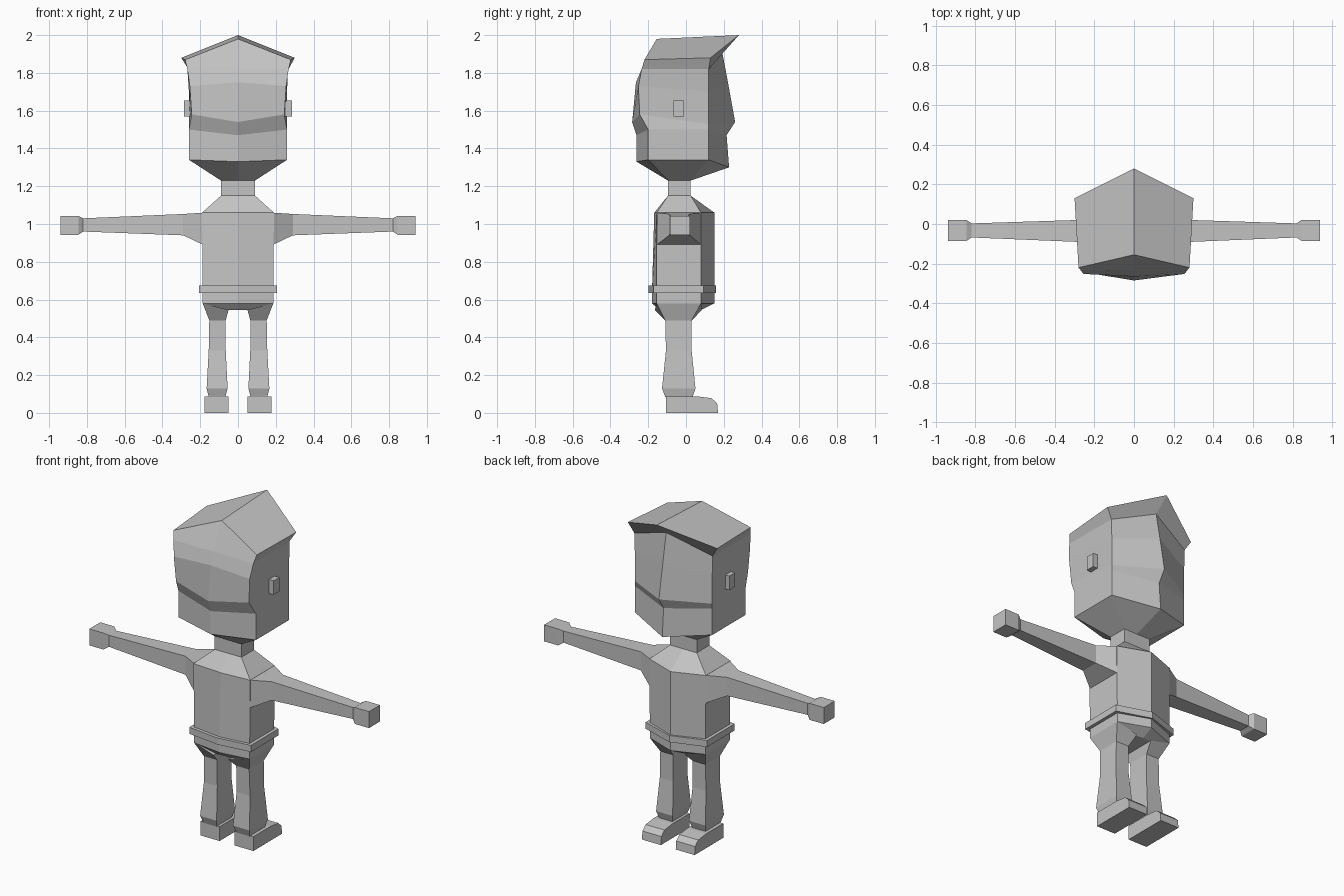
import bpy, bmesh

if "Cube" in bpy.data.objects:
    bpy.data.objects.remove(bpy.data.objects["Cube"])

grey = bpy.data.materials.new("plain grey")
grey.diffuse_color = (0.55, 0.55, 0.55, 1)
grey.use_nodes = True
grey.node_tree.nodes["Principled BSDF"].inputs["Base Color"].default_value = grey.diffuse_color


def loft(name, rings, split_caps=False, mirror=False):
    """Skin a stack of equal-length rings into a closed flat-faced part."""
    bm = bmesh.new()
    loops = [[bm.verts.new(p) for p in r] for r in rings]
    n = len(loops[0])
    for a, b in zip(loops, loops[1:]):
        for i in range(n):
            j = (i + 1) % n
            bm.faces.new((a[i], a[j], b[j], b[i]))
    for cap in (loops[0], loops[-1]):
        if split_caps:          # six-sided caps fold along the centre line
            bm.faces.new(cap[0:4])
            bm.faces.new(cap[3:6] + cap[0:1])
        else:
            bm.faces.new(cap)
    bmesh.ops.recalc_face_normals(bm, faces=bm.faces)
    me = bpy.data.meshes.new(name)
    bm.to_mesh(me)
    bm.free()
    me.materials.append(grey)
    ob = bpy.data.objects.new(name, me)
    bpy.context.collection.objects.link(ob)
    if mirror:
        ob.modifiers.new("mirror", 'MIRROR')
    return ob


def hexring(near, far, cn, cf):
    """Symmetric six-point ring: near and far corners (x,y,z), centres (y,z)."""
    (xn, yn, zn), (xf, yf, zf) = near, far
    return [(0, *cn), near, far, (0, *cf), (-xf, yf, zf), (-xn, yn, zn)]


def level(x, yn, yf, cn, cf, z):
    return hexring((x, yn, z), (x, yf, z), (cn, z), (cf, z))


def rect_z(z, x0, x1, y0, y1):
    return [(x0, y0, z), (x1, y0, z), (x1, y1, z), (x0, y1, z)]


def rect_x(x, y0, y1, z0, z1):
    return [(x, y0, z0), (x, y1, z0), (x, y1, z1), (x, y0, z1)]


# head with jaw, brow fold, eaves and ridged hair top
loft("head", [
    level(.09, -.095, .025, -.095, .025, 1.23),
    hexring((.26, -.20, 1.34), (.26, .12, 1.34), (-.262, 1.33), (.228, 1.30)),
    hexring((.26, -.20, 1.50), (.26, .12, 1.50), (-.262, 1.47), (.215, 1.47)),
    hexring((.245, -.245, 1.58), (.26, .12, 1.53), (-.285, 1.54), (.26, 1.54)),
    hexring((.255, -.252, 1.73), (.26, .12, 1.70), (-.265, 1.75), (.222, 1.75)),
    hexring((.268, -.235, 1.82), (.263, .12, 1.82), (-.232, 1.82), (.19, 1.92)),
    hexring((.28, -.22, 1.87), (.30, .13, 1.88), (-.155, 1.98), (.28, 2.0)),
], split_caps=True)

# ears
loft("ears", [rect_x(x, -.065, -.01, 1.57, 1.655) for x in (.25, .285)],
     mirror=True)

# neck
loft("neck", [rect_z(z, -.09, .09, -.095, .025) for z in (1.14, 1.24)])

# torso with sloping shoulders
loft("torso", [
    level(.187, -.155, .08, -.18, .15, .64),
    level(.19, -.155, .08, -.168, .15, 1.06),
    level(.09, -.095, .025, -.095, .025, 1.15),
], split_caps=True)

# belt
loft("belt", [level(.207, -.172, .092, -.198, .16, z) for z in (.635, .675)],
     split_caps=True)

# pelvis
loft("pelvis", [
    level(.187, -.155, .08, -.18, .15, .65),
    level(.187, -.155, .08, -.18, .15, .58),
    level(.07, -.14, .07, -.14, .08, .545),
], split_caps=True)

# arms ending in block hands
loft("arms", [
    rect_x(.185, -.155, .08, .89, 1.06),
    rect_x(.29, -.09, .02, .94, 1.053),
    rect_x(.82, -.068, .003, .96, 1.03),
    rect_x(.845, -.085, .02, .943, 1.043),
    rect_x(.94, -.085, .02, .943, 1.043),
], mirror=True)

# legs with flared cuffs
thigh = [(.05, -.165, .545), (.187, -.155, .58), (.187, .08, .58), (.05, .085, .545)]
loft("legs", [
    thigh,
    rect_z(.49, .065, .152, -.11, .03),
    rect_z(.33, .065, .155, -.106, .03),
    rect_z(.13, .055, .166, -.127, .05),
    rect_z(.085, .067, .155, -.11, .035),
], mirror=True)

# shoes with a bevelled toe
side = [(-.105, 0), (.17, 0), (.165, .05), (.135, .078), (.06, .087), (-.105, .087)]
loft("shoes", [[(x, y, z) for y, z in side] for x in (.05, .177)], mirror=True)
